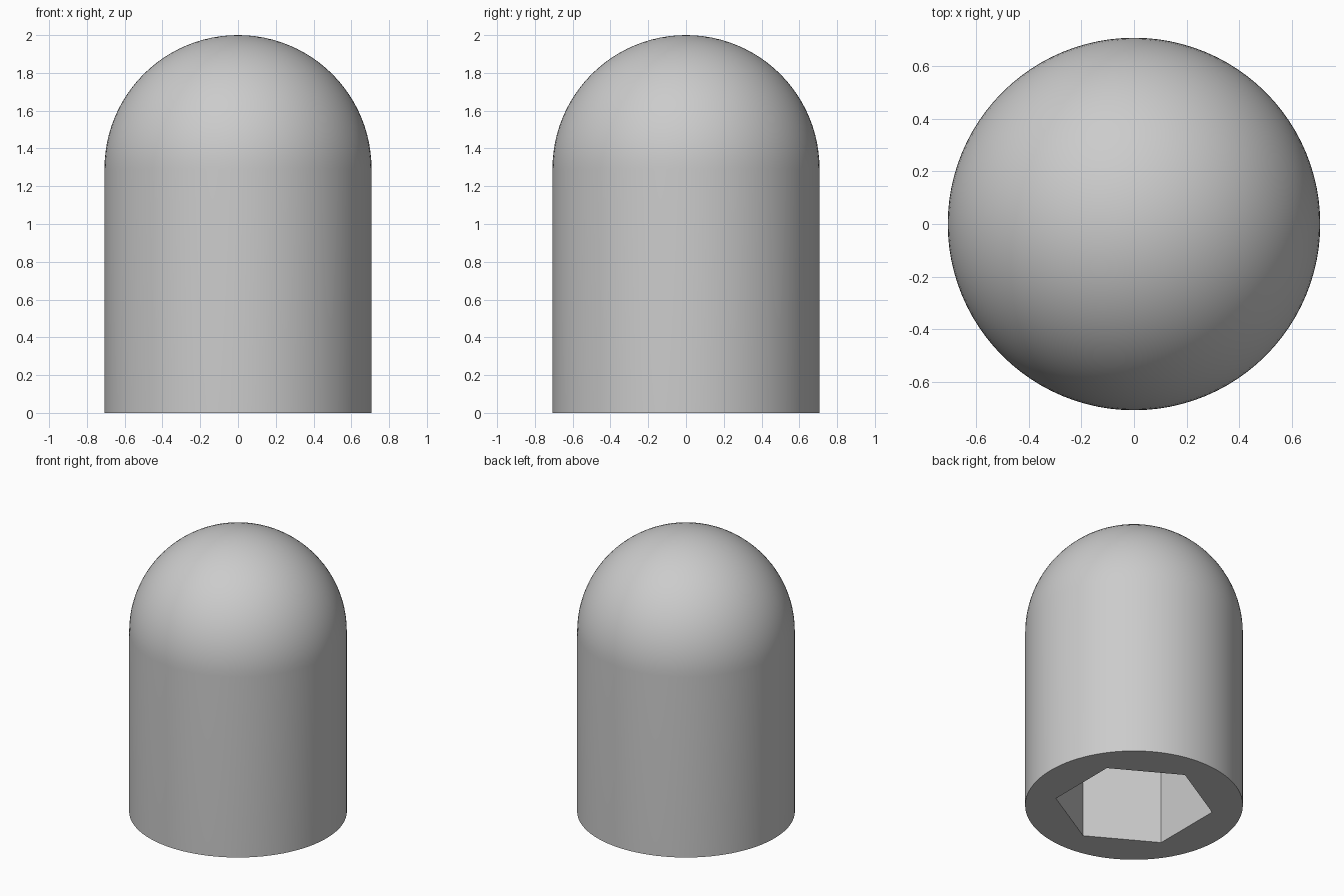
import bpy
import bmesh
from math import sin, cos, pi, radians

default = bpy.data.objects.get("Cube")
if default:
    bpy.data.objects.remove(default, do_unlink=True)

RADIUS = 0.707
SHOULDER = 2 - RADIUS      # height where the dome begins
HEX_RADIUS = 0.515
HEX_DEPTH = SHOULDER
SEGMENTS = 96
DOME_RINGS = 24

grey = bpy.data.materials.new("plain grey")
grey.use_nodes = True
colour = (0.6, 0.6, 0.6, 1)
grey.diffuse_color = colour
grey.node_tree.nodes["Principled BSDF"].inputs["Base Color"].default_value = colour

bm = bmesh.new()


def ring(radius, z, count):
    """Closed loop of vertices, starting on the +y axis."""
    return [bm.verts.new((radius * sin(2 * pi * i / count),
                          radius * cos(2 * pi * i / count), z))
            for i in range(count)]


def bridge(a, b):
    """Quads between two rings of equal count."""
    n = len(a)
    for i in range(n):
        j = (i + 1) % n
        bm.faces.new((a[i], a[j], b[j], b[i]))


def loop_edges(loop):
    return [bm.edges.get((loop[i - 1], loop[i])) for i in range(len(loop))]


# Round side wall and domed top
bottom = ring(RADIUS, 0, SEGMENTS)
last = bottom
for k in range(DOME_RINGS):
    a = pi / 2 * k / DOME_RINGS
    level = ring(RADIUS * cos(a), SHOULDER + RADIUS * sin(a), SEGMENTS)
    bridge(last, level)
    last = level
apex = bm.verts.new((0, 0, 2))
for i in range(SEGMENTS):
    bm.faces.new((last[i - 1], last[i], apex))

# Hexagonal socket with a flat end
hex_mouth = ring(HEX_RADIUS, 0, 6)
hex_end = ring(HEX_RADIUS, HEX_DEPTH, 6)
bridge(hex_mouth, hex_end)
bm.faces.new(hex_end)

# Flat underside around the socket
bmesh.ops.triangle_fill(bm, use_beauty=True, normal=(0, 0, -1),
                        edges=loop_edges(bottom) + loop_edges(hex_mouth))
bmesh.ops.recalc_face_normals(bm, faces=bm.faces[:])

mesh = bpy.data.meshes.new("domed_cap")
bm.to_mesh(mesh)
bm.free()
mesh.materials.append(grey)
cap = bpy.data.objects.new("domed_cap", mesh)
bpy.context.collection.objects.link(cap)

# Smooth curves, sharp rims and socket corners
bpy.ops.object.select_all(action='DESELECT')
cap.select_set(True)
bpy.context.view_layer.objects.active = cap
bpy.ops.object.shade_smooth_by_angle(angle=radians(30))
